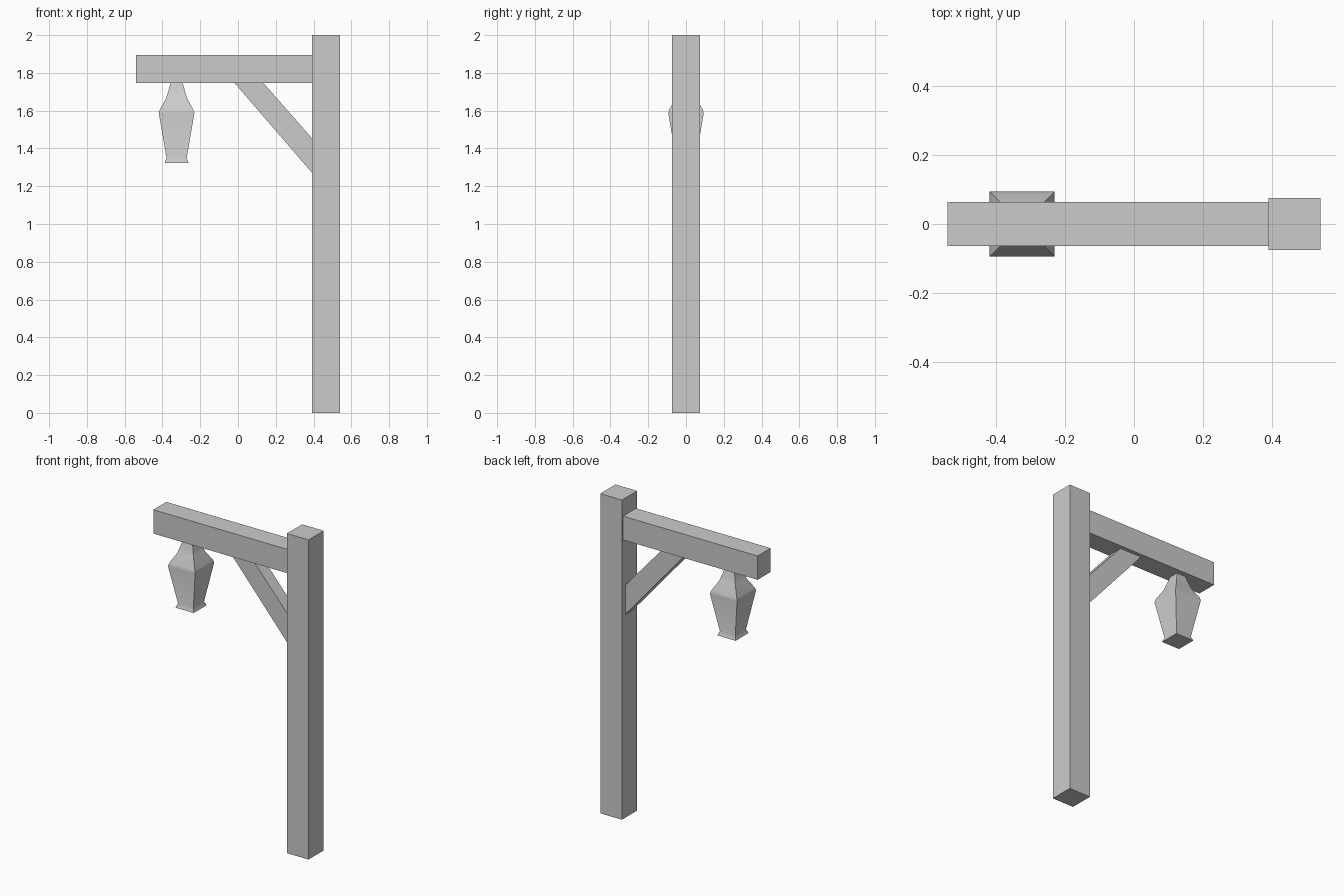
import bpy
import math

if "Cube" in bpy.data.objects:
    bpy.data.objects.remove(bpy.data.objects["Cube"])


def mesh_object(name, verts, faces):
    mesh = bpy.data.meshes.new(name)
    mesh.from_pydata(verts, [], faces)
    mesh.update()
    obj = bpy.data.objects.new(name, mesh)
    bpy.context.collection.objects.link(obj)
    return obj


def extrude_profile(name, profile, half_depth):
    """Extrude an x-z outline (counter-clockwise seen from the front) along y."""
    n = len(profile)
    verts = [(x, s * half_depth, z) for s in (-1, 1) for x, z in profile]
    faces = [tuple(range(n)), tuple(range(2 * n - 1, n - 1, -1))]
    faces += [(i, i + n, (i + 1) % n + n, (i + 1) % n) for i in range(n)]
    return mesh_object(name, verts, faces)


def square_loft(name, cx, rings):
    """Stack square rings given as (z, half width), bottom to top."""
    corners = [(-1, -1), (1, -1), (1, 1), (-1, 1)]
    verts = [(cx + sx * h, sy * h, z) for z, h in rings for sx, sy in corners]
    faces = [(3, 2, 1, 0)]
    for r in range(len(rings) - 1):
        a = 4 * r
        for i in range(4):
            j = (i + 1) % 4
            faces.append((a + i, a + j, a + 4 + j, a + 4 + i))
    top = 4 * (len(rings) - 1)
    faces.append((top, top + 1, top + 2, top + 3))
    return mesh_object(name, verts, faces)


def rectangle(x0, x1, z0, z1):
    return [(x0, z0), (x1, z0), (x1, z1), (x0, z1)]


# Upright post and horizontal arm
extrude_profile("post", rectangle(0.391, 0.541, 0.0, 2.0), 0.075)
extrude_profile("arm", rectangle(-0.541, 0.391, 1.746, 1.895), 0.064)

# Diagonal brace, cut flush against arm and post
extrude_profile("brace", [(-0.018, 1.746), (0.391, 1.272),
                          (0.391, 1.455), (0.135, 1.746)], 0.04)

# Hanging lantern: flared foot, tapered body, curved roof
lantern = square_loft("lantern", -0.325, [
    (1.323, 0.063), (1.333, 0.060), (1.348, 0.053), (1.587, 0.094),
    (1.605, 0.089), (1.665, 0.056), (1.70, 0.045), (1.746, 0.032)])
bpy.context.view_layer.objects.active = lantern
lantern.select_set(True)
bpy.ops.object.shade_smooth_by_angle(angle=math.radians(60))
